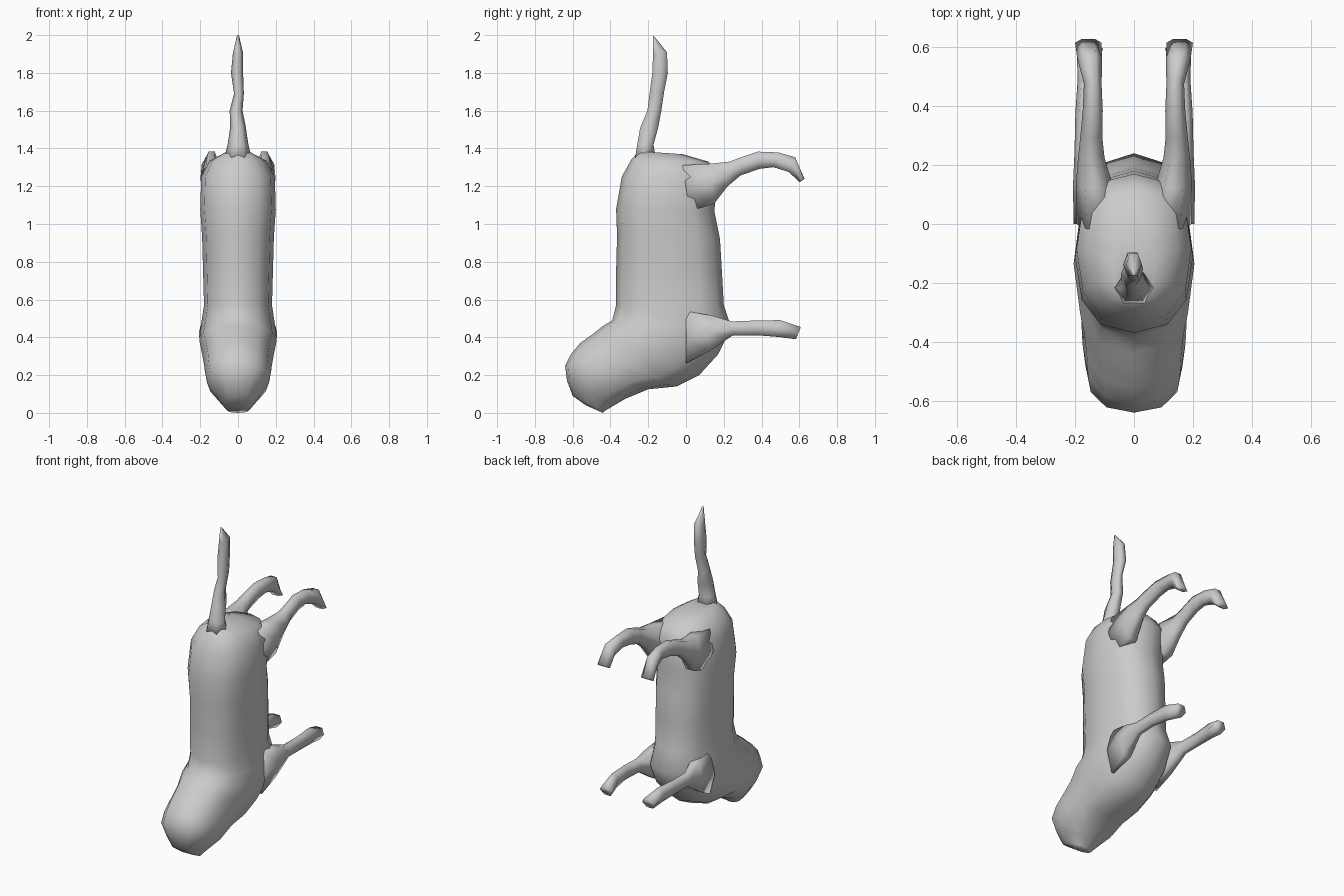
import bpy, bmesh, math


def loft(name, rings, sides, power=1.0, mirror=False):
    """Skin oval rings given as (y0, z0, y1, z1, x_centre, half_width)."""
    bm = bmesh.new()
    loops = []
    for y0, z0, y1, z1, xc, w in rings:
        loop = []
        for i in range(sides):
            a = 2 * math.pi * (i + 0.5 * (sides % 4 == 2)) / sides
            c, s = math.cos(a), math.sin(a)
            c = math.copysign(abs(c) ** power, c)
            s = math.copysign(abs(s) ** power, s)
            t = 0.5 - 0.5 * c
            loop.append(bm.verts.new((xc + w * s, y0 + (y1 - y0) * t, z0 + (z1 - z0) * t)))
        loops.append(loop)
    for a, b in zip(loops, loops[1:]):
        for i in range(sides):
            j = (i + 1) % sides
            bm.faces.new((a[i], a[j], b[j], b[i]))
    bm.faces.new(loops[0])
    bm.faces.new(loops[-1])
    bmesh.ops.recalc_face_normals(bm, faces=bm.faces)
    for f in bm.faces:
        f.smooth = True
    me = bpy.data.meshes.new(name)
    bm.to_mesh(me)
    bm.free()
    ob = bpy.data.objects.new(name, me)
    bpy.context.collection.objects.link(ob)
    if mirror:
        ob.modifiers.new("mirror", "MIRROR")
    return ob


# Torso, neck and head: back edge, belly edge, half width
body = [
    (-.25, 1.385, -.02, 1.37, .07),
    (-.29, 1.34, .12, 1.33, .15),
    (-.34, 1.25, .17, 1.25, .195),
    (-.37, 1.08, .15, 1.07, .20),
    (-.365, .94, .18, .92, .19),
    (-.37, .75, .19, .75, .185),
    (-.37, .57, .20, .57, .18),
    (-.39, .49, .24, .45, .195),
    (-.44, .46, .17, .31, .205),
    (-.49, .42, .07, .20, .19),
    (-.56, .37, -.05, .14, .18),
    (-.61, .31, -.20, .125, .175),
    (-.64, .25, -.32, .075, .165),
    (-.63, .17, -.38, .04, .12),
    (-.60, .09, -.43, .01, .08),
    (-.53, .04, -.44, .00, .06),
]
loft("body", [(a, b, c, d, 0, w) for a, b, c, d, w in body], 12, 0.82)

# Hind legs with thighs and drooping feet
hind = [
    (-.02, 1.33, .02, 1.05, .12, .075),
    (.12, 1.335, .15, 1.09, .135, .062),
    (.23, 1.34, .22, 1.19, .145, .045),
    (.29, 1.36, .29, 1.25, .145, .038),
    (.38, 1.39, .39, 1.285, .140, .034),
    (.49, 1.385, .46, 1.295, .140, .030),
    (.58, 1.36, .54, 1.27, .15, .042),
    (.63, 1.24, .60, 1.22, .155, .045),
]
loft("hind_leg", hind, 6, 1.0, True)

# Front legs growing from the shoulders
front = [
    (.00, .56, .00, .24, .135, .07),
    (.14, .53, .12, .31, .155, .052),
    (.24, .49, .25, .405, .172, .03),
    (.37, .495, .38, .405, .175, .024),
    (.50, .498, .49, .395, .165, .026),
    (.61, .46, .58, .385, .15, .045),
]
loft("front_leg", front, 6, 1.0, True)

# Raised tail with a tufted tip
tail = [
    (-.28, 1.34, -.15, 1.34, 0, .075),
    (-.265, 1.42, -.165, 1.42, 0, .055),
    (-.25, 1.51, -.14, 1.51, 0, .042),
    (-.21, 1.60, -.125, 1.60, -.01, .034),
    (-.20, 1.68, -.11, 1.70, .005, .026),
    (-.185, 1.80, -.09, 1.80, -.005, .032),
    (-.18, 1.90, -.095, 1.91, 0, .027),
    (-.175, 2.0, -.165, 1.99, 0, .006),
]
loft("tail", tail, 6)
